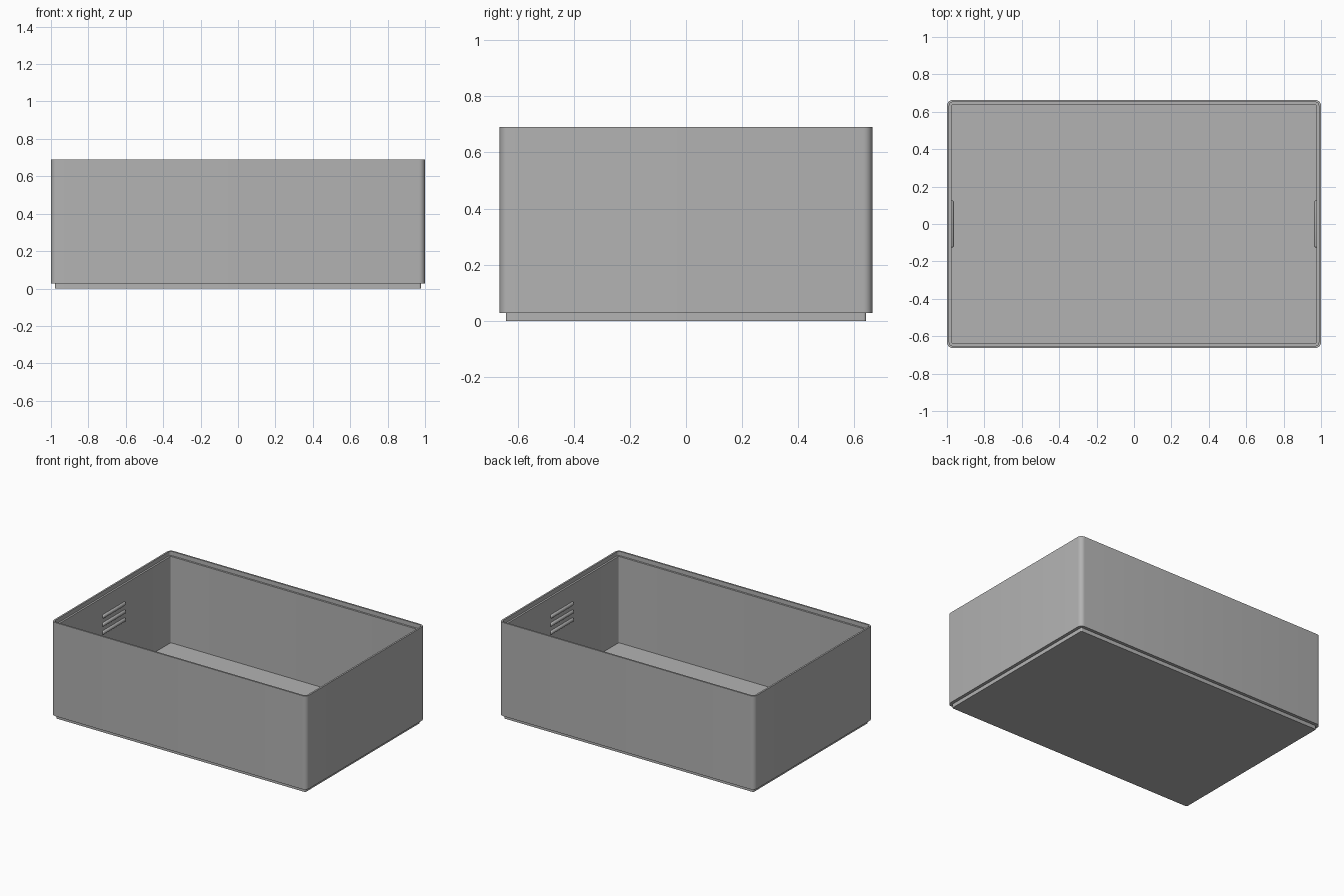
import bpy, bmesh, math

cube = bpy.data.objects.get("Cube")
if cube:
    bpy.data.objects.remove(cube, do_unlink=True)

# Single grey plastic
grey = bpy.data.materials.new("grey_plastic")
grey.use_nodes = True
colour = (0.45, 0.45, 0.45, 1)
grey.diffuse_color = colour
grey.node_tree.nodes["Principled BSDF"].inputs["Base Color"].default_value = colour

HALF_X, HALF_Y, HEIGHT = 1.0, 0.664, 0.69
CORNER = 0.032
WALL = 0.025
STEPS = 6


def finish(name, bm):
    bmesh.ops.recalc_face_normals(bm, faces=bm.faces)
    mesh = bpy.data.meshes.new(name)
    bm.to_mesh(mesh)
    bm.free()
    obj = bpy.data.objects.new(name, mesh)
    bpy.context.collection.objects.link(obj)
    mesh.materials.append(grey)
    bpy.ops.object.select_all(action="DESELECT")
    obj.select_set(True)
    bpy.context.view_layer.objects.active = obj
    bpy.ops.object.shade_smooth_by_angle(angle=math.radians(35))
    return obj


def rounded_ring(bm, inset, z):
    """Rounded rectangle, parallel to the outer wall."""
    r = max(CORNER - inset, 0.008)
    verts = []
    for quarter, (sx, sy) in enumerate([(1, 1), (-1, 1), (-1, -1), (1, -1)]):
        for i in range(STEPS + 1):
            a = (quarter + i / STEPS) * math.pi / 2
            verts.append(bm.verts.new((
                sx * (HALF_X - inset - r) + r * math.cos(a),
                sy * (HALF_Y - inset - r) + r * math.sin(a), z)))
    return verts


# Open box: stacking foot, outer wall, stepped rim, inner wall and floor
bm = bmesh.new()
profile = [(0.022, 0), (0.022, 0.027), (0, 0.027), (0, HEIGHT),
           (0.012, HEIGHT), (0.012, HEIGHT - 0.03),
           (WALL, HEIGHT - 0.03), (WALL, 0.048)]
rings = [rounded_ring(bm, inset, z) for inset, z in profile]
for low, high in zip(rings, rings[1:]):
    for i in range(len(low)):
        j = (i + 1) % len(low)
        bm.faces.new((low[i], low[j], high[j], high[i]))
bm.faces.new(rings[0])
bm.faces.new(rings[-1])
finish("storage_box", bm)

# Three rounded grip ribs inside each end wall
for side, sign in (("left", 1), ("right", -1)):
    for n in range(3):
        bm = bmesh.new()
        bmesh.ops.create_cone(bm, cap_ends=True, segments=20, radius1=0.014,
                              radius2=0.014, depth=0.25)
        rims = [e for e in bm.edges if abs(e.verts[0].co.z - e.verts[1].co.z) < 0.001]
        bmesh.ops.bevel(bm, geom=rims, offset=0.007, segments=3,
                        profile=0.5, affect="EDGES")
        rib = finish(f"{side}_grip_rib_{n + 1}", bm)
        rib.rotation_euler.x = math.pi / 2
        rib.location = (sign * (HALF_X - WALL + 0.002), 0, 0.524 - n * 0.057)
